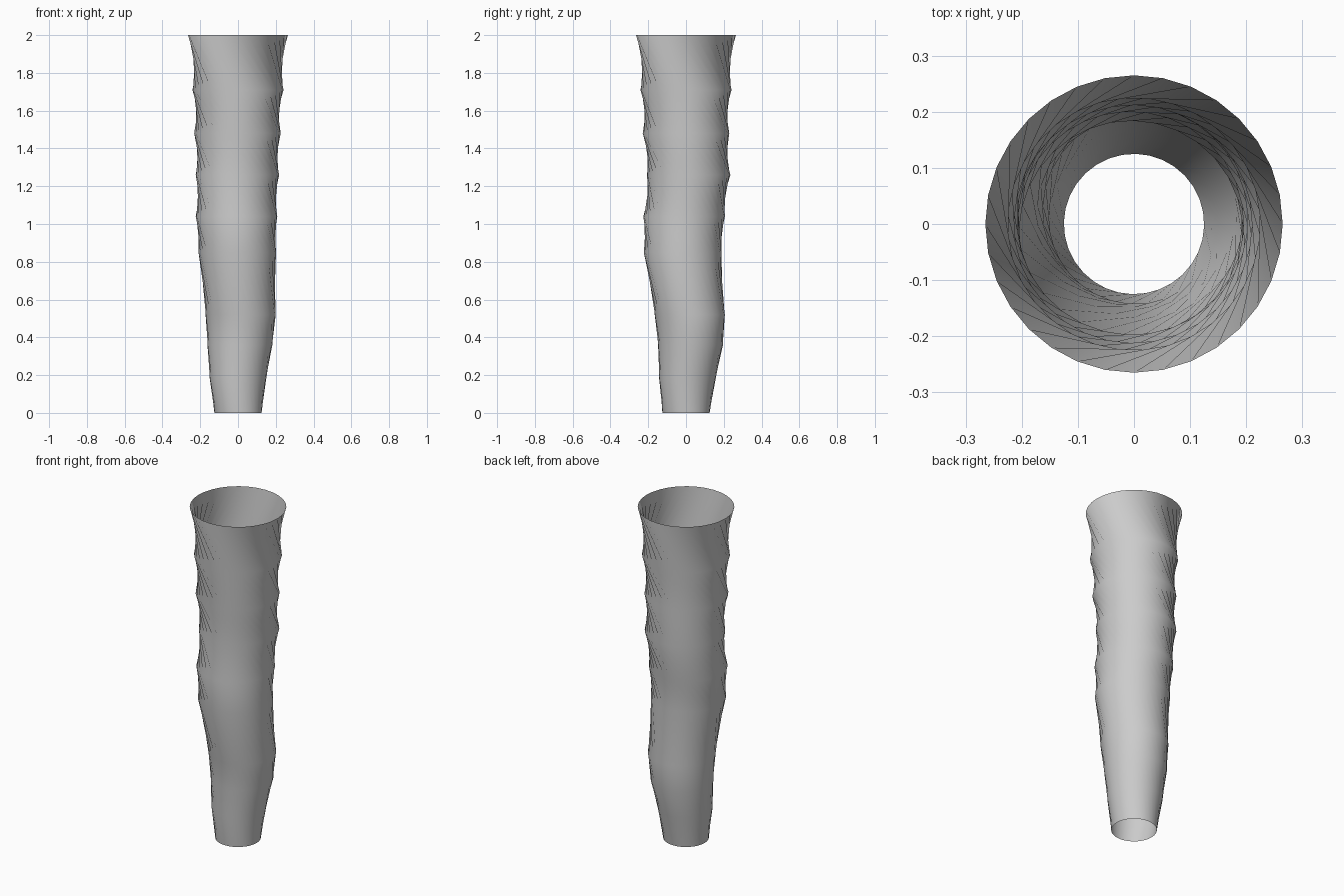
import bpy, bmesh
from math import sin, cos, tau, radians

old = bpy.data.objects.get("Cube")
if old:
    bpy.data.objects.remove(old, do_unlink=True)

grey = bpy.data.materials.new("plain grey")
grey.use_nodes = True
colour = (0.6, 0.6, 0.6, 1)
grey.diffuse_color = colour
grey.node_tree.nodes["Principled BSDF"].inputs["Base Color"].default_value = colour

SIDES = 32
# Rings from top to bottom: height, radius, centre x, centre y, twist from ring above
RINGS = [
    (2.00, 0.265, 0, 0, 0),
    (1.71, 0.241, 0, 0, 43),
    (1.48, 0.230, -0.003, 0, 41),
    (1.26, 0.221, -0.003, 0.014, 38),
    (1.04, 0.216, -0.008, -0.010, 36),
    (0.85, 0.206, -0.004, -0.018, 28),
    (0.52, 0.186, 0.014, 0.020, 24),
    (0.36, 0.172, 0.010, 0.024, 12),
    (0.19, 0.151, 0.000, 0.008, 12),
    (0.00, 0.125, 0, 0, 12),
]

# Open tube: circular rings joined by twisted strips
bm = bmesh.new()
loops, turn = [], 0
for z, r, cx, cy, twist in RINGS:
    turn += radians(twist)
    angles = [turn + tau * i / SIDES for i in range(SIDES)]
    loops.append([bm.verts.new((cx + r * cos(a), cy + r * sin(a), z)) for a in angles])
for upper, lower in zip(loops, loops[1:]):
    for i in range(SIDES):
        j = (i + 1) % SIDES
        bm.faces.new((upper[i], lower[i], lower[j], upper[j]))

mesh = bpy.data.meshes.new("twisted_tube")
bm.to_mesh(mesh)
bm.free()
mesh.materials.append(grey)
tube = bpy.data.objects.new("twisted_tube", mesh)
bpy.context.collection.objects.link(tube)

# Smooth shading
for face in mesh.polygons:
    face.use_smooth = True
